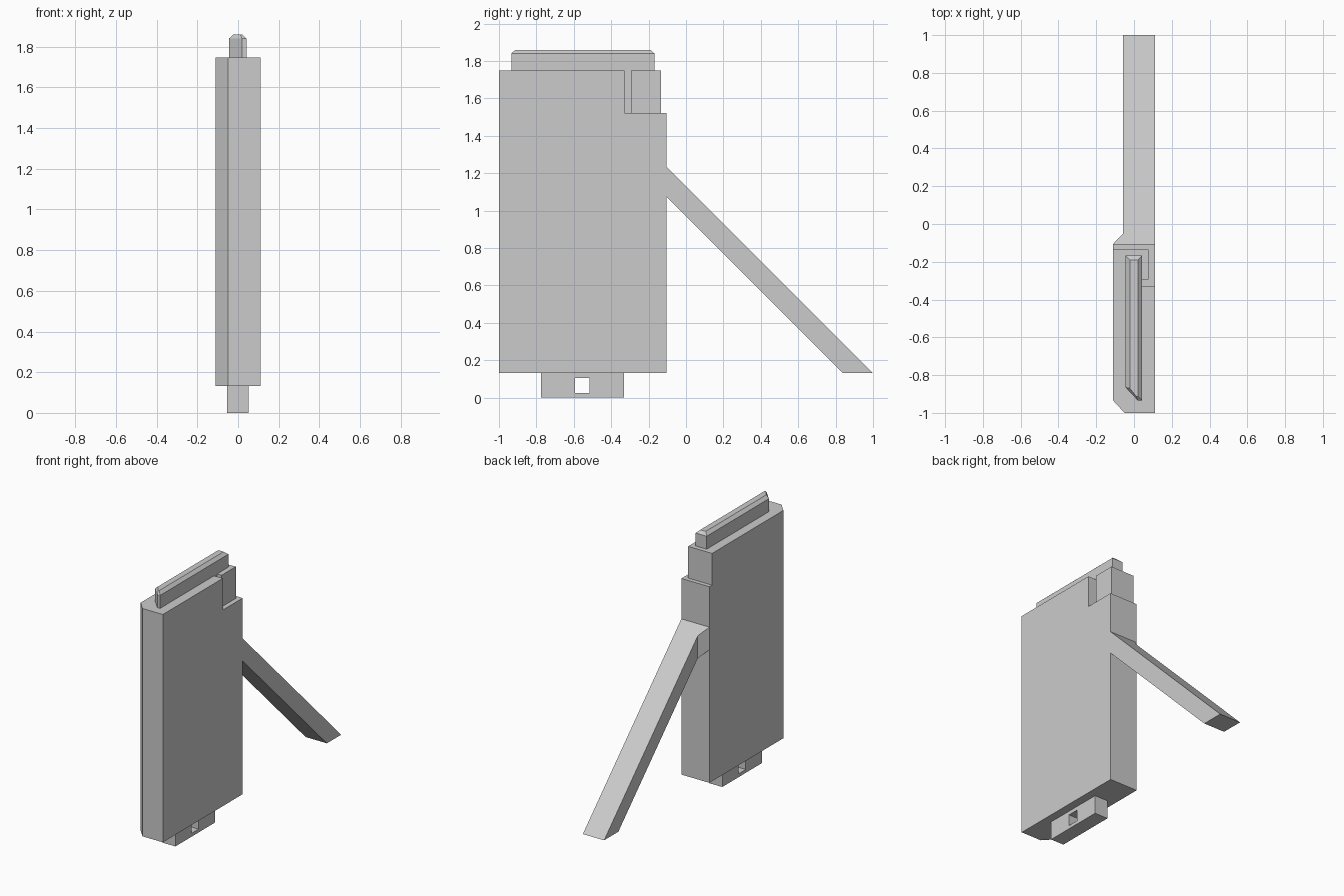
import bpy
import bmesh

cube = bpy.data.objects.get("Cube")
if cube:
    bpy.data.objects.remove(cube, do_unlink=True)

# One flat grey for everything
grey = bpy.data.materials.new("light_grey")
grey.use_nodes = True
colour = (0.6, 0.6, 0.6, 1)
grey.diffuse_color = colour
grey.node_tree.nodes["Principled BSDF"].inputs["Base Color"].default_value = colour


def loft(name, *rings, cuts=()):
    """Stack plan outlines, each (points, z), into a closed solid; trim it by planes."""
    bm = bmesh.new()
    loops = [[bm.verts.new((x, y, z)) for x, y in pts] for pts, z in rings]
    bm.faces.new(loops[0][::-1])
    bm.faces.new(loops[-1])
    for low, high in zip(loops, loops[1:]):
        n = len(low)
        for i in range(n):
            j = (i + 1) % n
            bm.faces.new((low[i], low[j], high[j], high[i]))
    for point, normal in cuts:
        geom = bm.verts[:] + bm.edges[:] + bm.faces[:]
        cut = bmesh.ops.bisect_plane(bm, geom=geom, plane_co=point, plane_no=normal,
                                     clear_outer=True)["geom_cut"]
        bmesh.ops.contextual_create(
            bm, geom=[e for e in cut if isinstance(e, bmesh.types.BMEdge)])
    bmesh.ops.recalc_face_normals(bm, faces=bm.faces[:])
    mesh = bpy.data.meshes.new(name)
    bm.to_mesh(mesh)
    bm.free()
    mesh.materials.append(grey)
    obj = bpy.data.objects.new(name, mesh)
    bpy.context.collection.objects.link(obj)
    return obj


def rect(x0, x1, y0, y1):
    return [(x0, y0), (x1, y0), (x1, y1), (x0, y1)]


def subtract(obj, cutter):
    """Cut one solid out of another and discard the cutter."""
    cutter.hide_render = True
    mod = obj.modifiers.new("cut", 'BOOLEAN')
    mod.operation = 'DIFFERENCE'
    mod.solver = 'EXACT'
    mod.object = cutter
    graph = bpy.context.evaluated_depsgraph_get()
    mesh = bpy.data.meshes.new_from_object(obj.evaluated_get(graph))
    obj.modifiers.clear()
    obj.data = mesh
    bpy.data.objects.remove(cutter, do_unlink=True)


W, BACK, BASE, TOP = 0.11, -0.105, 0.131, 1.748

# Main slab with one chamfered front edge
slab = [(-W, -0.935), (-0.05, -1), (W, -1), (W, BACK), (-W, BACK)]
body = loft("body", (slab, BASE), (slab, TOP))

# Stepped recess round the upper back corner
recess = [(0.2, -0.328), (0.04, -0.328), (0.04, -0.293), (0.077, -0.293),
          (0.077, -0.135), (-0.2, -0.135), (-0.2, 0), (0.2, 0)]
subtract(body, loft("recess_cutter", (recess[::-1], 1.523), (recess[::-1], 2)))

# Top rail with bevelled crown
rail = [(-0.045, -0.865), (0.02, -0.934), (0.042, -0.934), (0.042, -0.168), (-0.045, -0.168)]
crown = [(-0.022, -0.87), (0.02, -0.912), (0.02, -0.912), (0.02, -0.19), (-0.022, -0.19)]
crown[1] = (0.012, -0.912)
loft("top_rail", (rail, TOP), (rail, 1.84), (crown, 1.86))

# Bottom tab with a square hole across it
tab = rect(-0.053, 0.051, -0.775, -0.331)
bottom_tab = loft("bottom_tab", (tab, 0), (tab, BASE))
hole = rect(-0.2, 0.2, -0.594, -0.515)
subtract(bottom_tab, loft("hole_cutter", (hole, 0.024), (hole, 0.104)))

# Sloping back strut, trimmed above and below at 45 degrees
strut = [(-W, BACK), (W, BACK), (W, 1.2), (-0.057, 1.2), (-0.057, -0.05)]
loft("back_strut", (strut, BASE), (strut, 1.5),
     cuts=[((0, BACK, 1.236), (0, 1, 1)), ((0, BACK, 1.076), (0, -1, -1))])
